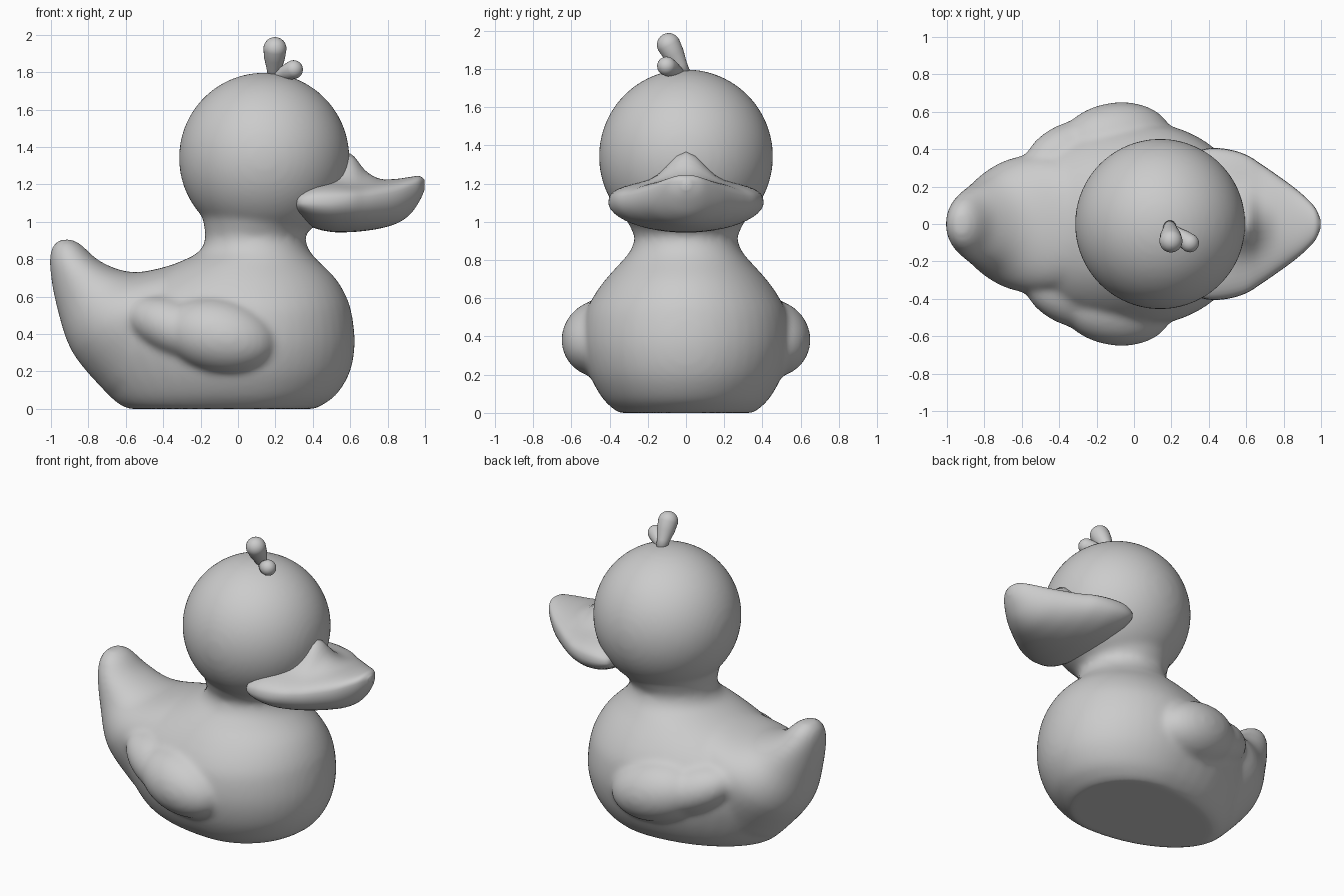
import bpy, bmesh
from math import sin, cos, pi, exp
from mathutils import Vector, Matrix

if "Cube" in bpy.data.objects:
    bpy.data.objects.remove(bpy.data.objects["Cube"])


def loft(bm, rings):
    """Skin a list of equal-length point rings and cap both ends."""
    rows = [[bm.verts.new(p) for p in r] for r in rings]
    n = len(rows[0])
    for a, b in zip(rows, rows[1:]):
        for i in range(n):
            bm.faces.new((a[i], a[(i + 1) % n], b[(i + 1) % n], b[i]))
    bm.faces.new(rows[0])
    bm.faces.new(rows[-1][::-1])


def smooth_rows(table, steps=4):
    """Catmull-Rom interpolation between rows of section values."""
    out = []
    for i in range(len(table) - 1):
        p0, p1 = table[max(i - 1, 0)], table[i]
        p2, p3 = table[i + 1], table[min(i + 2, len(table) - 1)]
        for s in range(steps):
            t = s / steps
            out.append([b + 0.5 * t * (c - a + t * (2*a - 5*b + 4*c - d + t * (3*(b - c) + d - a)))
                        for a, b, c, d in zip(p0, p1, p2, p3)])
    return out + [list(table[-1])]


def finish(bm, name):
    bmesh.ops.recalc_face_normals(bm, faces=bm.faces)
    for f in bm.faces:
        f.smooth = True
    me = bpy.data.meshes.new(name)
    bm.to_mesh(me)
    bm.free()
    ob = bpy.data.objects.new(name, me)
    bpy.context.collection.objects.link(ob)
    return ob


N = 48
ANG = [2 * pi * i / N for i in range(N)]

# Body and neck: horizontal sections (z, back x, front x, half width, back taper)
bm = bmesh.new()
sections = [
    (0.00, -0.58, 0.41, 0.35, 1.1), (0.02, -0.63, 0.45, 0.38, 1.1),
    (0.08, -0.70, 0.53, 0.44, 1.2), (0.20, -0.80, 0.60, 0.505, 1.4),
    (0.35, -0.88, 0.625, 0.54, 1.5), (0.50, -0.88, 0.61, 0.53, 1.5),
    (0.60, -0.75, 0.58, 0.49, 1.4), (0.70, -0.53, 0.52, 0.42, 1.2),
    (0.80, -0.28, 0.42, 0.33, 1.0), (0.85, -0.20, 0.38, 0.29, 1.0),
    (0.92, -0.175, 0.36, 0.27, 1.0), (1.00, -0.185, 0.40, 0.305, 1.0),
    (1.10, -0.20, 0.42, 0.33, 1.0)]
rings = []
for z, xb, xf, hw, p in smooth_rows(sections, 3):
    cx = (xb + xf) / 2 if p < 1.05 else 0.05
    ring = []
    for t in ANG:
        c, s = cos(t), sin(t)
        y = hw * abs(s) ** (p if c < 0 else 1) * (1 if s >= 0 else -1)
        ring.append((cx + c * (xf - cx if c > 0 else cx - xb), y, z))
    rings.append(ring)
loft(bm, rings)

# Tail: elliptical ribs (outer x, z, inner x, z, half width)
ribs = [
    (-0.70, 0.08, -0.02, 0.82, 0.38), (-0.885, 0.30, -0.30, 0.78, 0.36),
    (-0.97, 0.55, -0.55, 0.73, 0.25), (-1.005, 0.75, -0.73, 0.785, 0.18),
    (-1.0, 0.85, -0.84, 0.88, 0.115), (-0.965, 0.90, -0.90, 0.91, 0.05)]
rings = []
for xo, zo, xi, zi, hw in smooth_rows(ribs):
    a, b = Vector((xo, 0, zo)), Vector((xi, 0, zi))
    rings.append([(a + b) / 2 + (b - a) / 2 * cos(t) + Vector((0, hw * sin(t), 0)) for t in ANG])
loft(bm, rings)

# Wings: mirrored bulges, a round front with a smaller raised rear end
for side in (1, -1):
    for loc, size, yaw, pitch in (
            ((-0.10, 0.44, 0.39), (0.31, 0.21, 0.20), 0.15, 0.2),
            ((-0.32, 0.38, 0.43), (0.29, 0.17, 0.15), 0.35, 0.35)):
        m = (Matrix.Translation((loc[0], side * loc[1], loc[2]))
             @ Matrix.Rotation(side * yaw, 4, 'Z') @ Matrix.Rotation(pitch, 4, 'Y')
             @ Matrix.Diagonal((*size, 1)))
        bmesh.ops.create_uvsphere(bm, u_segments=32, v_segments=20, radius=1, matrix=m)

# Head
bmesh.ops.create_uvsphere(bm, u_segments=64, v_segments=40, radius=0.456,
                          matrix=Matrix.Translation((0.14, 0, 1.342)))

# Fuse body, tail, wings and head into one soft skin
body = finish(bm, "body_and_head")
rm = body.modifiers.new("fuse", 'REMESH')
rm.mode = 'VOXEL'
rm.voxel_size = 0.018
rm.use_smooth_shade = True
sm = body.modifiers.new("soften", 'SMOOTH')
sm.factor = 0.5
sm.iterations = 14

# Beak: sections along x (x, half width, bottom z, side z, upper rise, ridge)
bm = bmesh.new()
sections = [
    (0.31, 0.33, 1.05, 1.10, 0.04, 0), (0.33, 0.38, 1.02, 1.10, 0.08, 0),
    (0.40, 0.405, 0.97, 1.10, 0.115, 0.02), (0.50, 0.40, 0.946, 1.10, 0.12, 0.12),
    (0.60, 0.37, 0.945, 1.11, 0.10, 0.155), (0.68, 0.32, 0.952, 1.11, 0.10, 0.065),
    (0.76, 0.265, 0.965, 1.12, 0.10, 0.01), (0.85, 0.20, 0.992, 1.14, 0.09, 0),
    (0.92, 0.14, 1.04, 1.17, 0.07, 0), (0.97, 0.085, 1.11, 1.19, 0.055, 0),
    (0.997, 0.025, 1.17, 1.20, 0.025, 0)]
rings = []
for x, hw, zb, zs, up, ridge in smooth_rows(sections):
    ring = []
    for t in ANG:
        y, s = hw * cos(t), sin(t)
        if s >= 0:
            z = zs + up * s ** 0.7 + ridge * exp(-(y / 0.13) ** 2) * s
        else:
            z = zs + (zs - zb) * s
        ring.append((x, y, z))
    rings.append(ring)
loft(bm, rings)
finish(bm, "beak")


# Tuft: two club-shaped feathers (name, root, tip, root radius, tip radius)
for name, root, tip, r0, r1 in (
        ("tuft_large", (0.19, 0.0, 1.76), (0.20, -0.12, 1.98), 0.03, 0.062),
        ("tuft_small", (0.19, -0.02, 1.77), (0.335, -0.13, 1.83), 0.025, 0.05)):
    bm = bmesh.new()
    a, b = Vector(root), Vector(tip)
    axis = b - a
    length = axis.length
    turn = axis.to_track_quat('Z', 'Y')
    neck = length - r1
    prof = [(0, r0), (neck * 0.35, r0 + (r1 - r0) * 0.3), (neck * 0.7, r0 + (r1 - r0) * 0.8)]
    prof += [(neck + r1 * sin(k * pi / 14), r1 * cos(k * pi / 14)) for k in range(7)]
    prof.append((length, 0.002))
    loft(bm, [[a + turn @ Vector((r * cos(t), r * sin(t), h)) for t in ANG[::2]] for h, r in prof])
    finish(bm, name)
